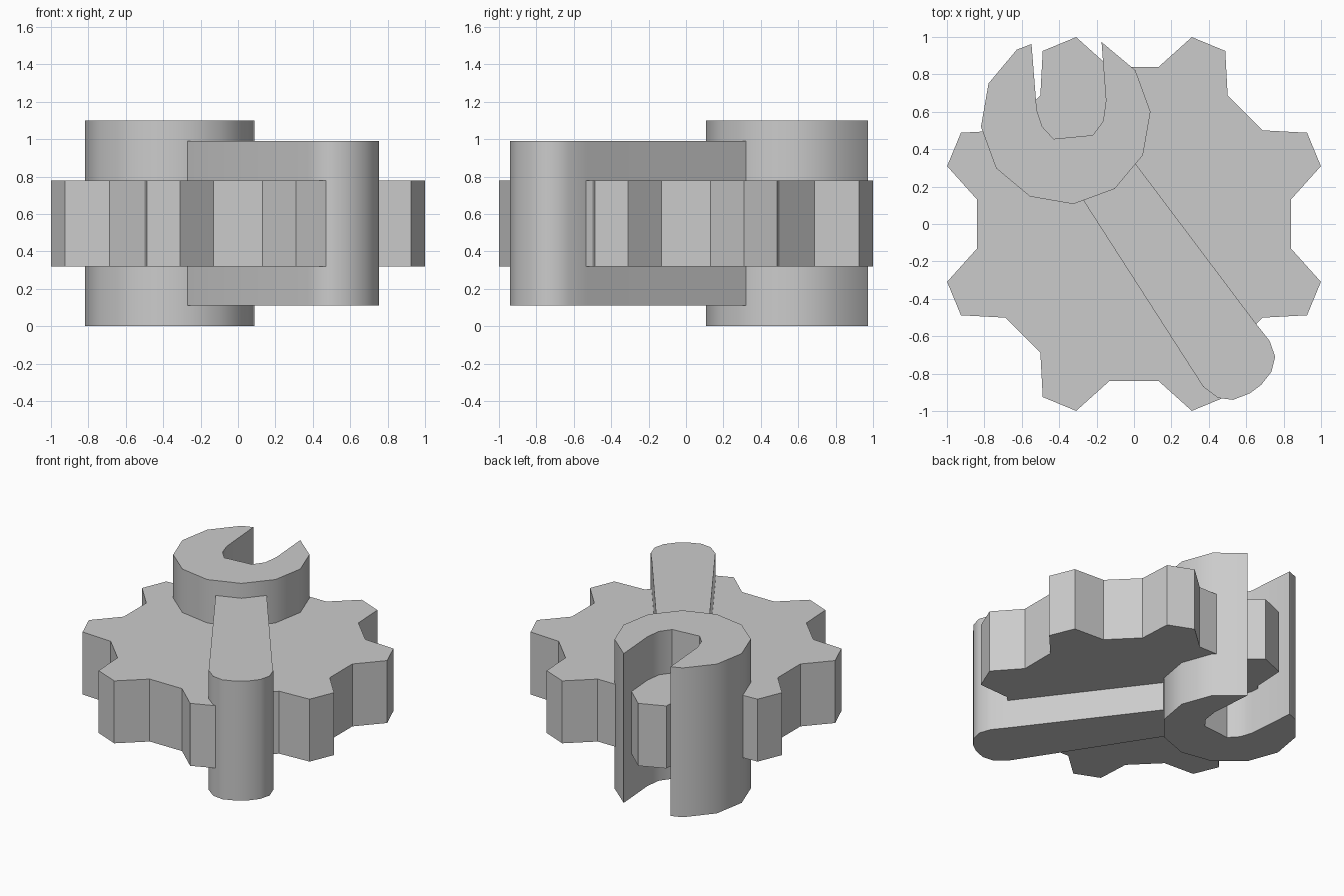
import bpy, bmesh, math

cube = bpy.data.objects.get("Cube")
if cube:
    bpy.data.objects.remove(cube, do_unlink=True)

grey = bpy.data.materials.new("plain grey")
grey.use_nodes = True
colour = (0.6, 0.6, 0.6, 1)
grey.diffuse_color = colour
grey.node_tree.nodes["Principled BSDF"].inputs["Base Color"].default_value = colour


def polar(radius, degrees, cx=0, cy=0):
    a = math.radians(degrees)
    return (cx + radius * math.cos(a), cy + radius * math.sin(a))


def extrude_profile(name, outline, bottom, top):
    """Closed prism from a flat outline, smooth across gentle corners only."""
    bm = bmesh.new()
    face = bm.faces.new([bm.verts.new((x, y, bottom)) for x, y in outline])
    result = bmesh.ops.extrude_face_region(bm, geom=[face])
    raised = [v for v in result["geom"] if isinstance(v, bmesh.types.BMVert)]
    bmesh.ops.translate(bm, verts=raised, vec=(0, 0, top - bottom))
    bmesh.ops.recalc_face_normals(bm, faces=bm.faces)
    mesh = bpy.data.meshes.new(name)
    bm.to_mesh(mesh)
    bm.free()
    mesh.materials.append(grey)
    obj = bpy.data.objects.new(name, mesh)
    bpy.context.collection.objects.link(obj)
    bpy.ops.object.select_all(action="DESELECT")
    obj.select_set(True)
    bpy.context.view_layer.objects.active = obj
    bpy.ops.object.shade_smooth_by_angle(angle=math.radians(35))
    return obj


# Gear with eight tapered teeth
gear = []
for tooth in range(8):
    middle = 22.5 + 45 * tooth
    for radius, offset in ((0.85, -13.6), (1.046, -5.3), (1.046, 5.3), (0.85, 13.6)):
        gear.append(polar(radius, middle + offset))
extrude_profile("gear", gear, 0.32, 0.78)

# Wrench head: twelve-sided ring opened by a rounded jaw
head = [polar(0.455, 125.1 + 30 * i, -0.365, 0.56) for i in range(11)]
jaw = [(-0.15, 0.66), (-0.165, 0.55), (-0.22, 0.475), (-0.43, 0.455),
       (-0.49, 0.52), (-0.52, 0.61), (-0.548, 0.962)]
extrude_profile("wrench_head", head + jaw, 0, 1.1)

# Wrench handle: widening bar with a rounded end
handle = [(0.01, 0.32), (-0.27, 0.125), (0.37, -0.87), (0.45, -0.93),
          (0.53, -0.94), (0.62, -0.905), (0.68, -0.86), (0.735, -0.79),
          (0.755, -0.71), (0.725, -0.625), (0.65, -0.53)]
extrude_profile("wrench_handle", handle, 0.11, 0.99)
